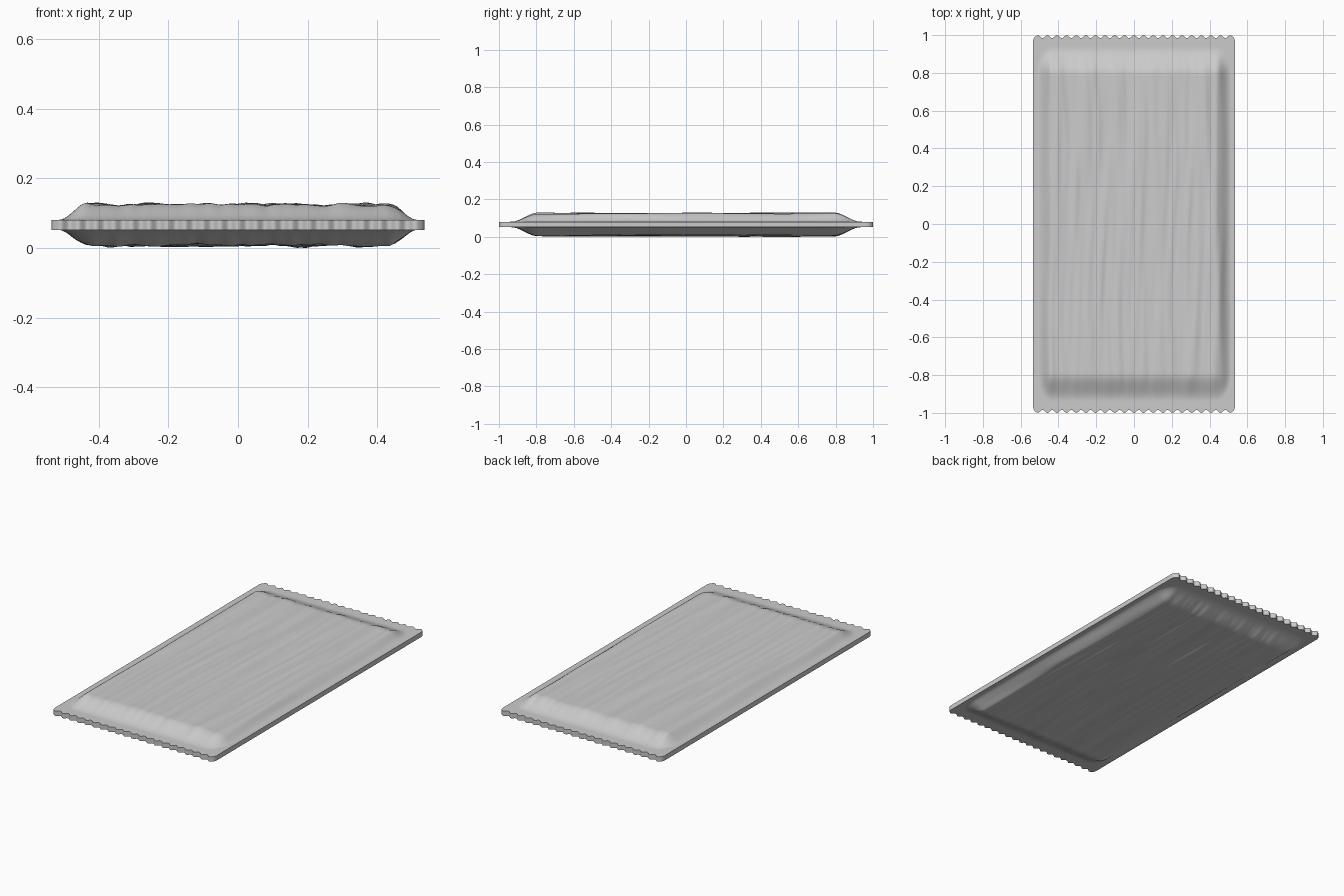
import bpy, math
from mathutils import Vector, noise

if "Cube" in bpy.data.objects:
    bpy.data.objects.remove(bpy.data.objects["Cube"])

W, L = 0.535, 1.0            # half width, half length
MID, FLANGE = 0.071, 0.0145  # mid height, half thickness of the sealed rim
TEETH, NX, NY = 21, 210, 180


def smooth(t):
    t = max(0.0, min(1.0, t))
    return t * t * (3 - 2 * t)


def end_edge(x):
    """Length of the sheet at x: serrated end with rounded corners."""
    tri = abs(((x + W) / (2 * W) * TEETH) % 1.0 - 0.5) * 2
    y = L - 0.016 * smooth(tri)
    r = 0.03
    over = abs(x) - (W - r)
    if over > 0:
        y = min(y, L - r + math.sqrt(max(0.0, r * r - over * over)))
    return y


def half_height(x, y, seed):
    """Flat rim rising into a filled, lengthwise wrinkled pillow."""
    u = max(0.0, min(1.0, (0.515 - abs(x)) / 0.085))
    w = max(0.0, min(1.0, (0.935 - abs(y)) / 0.145))
    body = smooth(1 - math.hypot(1 - u, 1 - w))
    drift = x + 0.012 * math.sin(3 * y + seed)
    wr = 0.0065 * noise.noise(Vector((drift * 13, y * 1.3, seed)))
    wr += 0.0055 * noise.noise(Vector((drift * 28, y * 2.2, seed + 7)))
    return FLANGE + body * (0.0445 + wr)


# Packet: top and bottom sheets joined by a rim wall
verts, faces = [], []
for side, seed in ((1, 3.3), (-1, 5.8)):
    for j in range(NY + 1):
        v = 2 * j / NY - 1
        for i in range(NX + 1):
            x = (2 * i / NX - 1) * W
            y = v * end_edge(x)
            verts.append((x, y, MID + side * half_height(x, y, seed)))

row = NX + 1
n = row * (NY + 1)
for j in range(NY):
    for i in range(NX):
        a = j * row + i
        q = (a, a + 1, a + row + 1, a + row)
        faces.append(q)
        faces.append(tuple(k + n for k in reversed(q)))

ring = [i for i in range(NX)]
ring += [j * row + NX for j in range(NY)]
ring += [NY * row + i for i in range(NX, 0, -1)]
ring += [j * row for j in range(NY, 0, -1)]
for a, b in zip(ring, ring[1:] + ring[:1]):
    faces.append((a, a + n, b + n, b))

# Rest the packet on the ground
low = min(v[2] for v in verts)
verts = [(x, y, z - low) for x, y, z in verts]

mesh = bpy.data.meshes.new("sachet")
mesh.from_pydata(verts, [], faces)
mesh.update()
packet = bpy.data.objects.new("sachet", mesh)
bpy.context.collection.objects.link(packet)
bpy.context.view_layer.objects.active = packet
packet.select_set(True)
bpy.ops.object.shade_smooth_by_angle(angle=math.radians(50))
